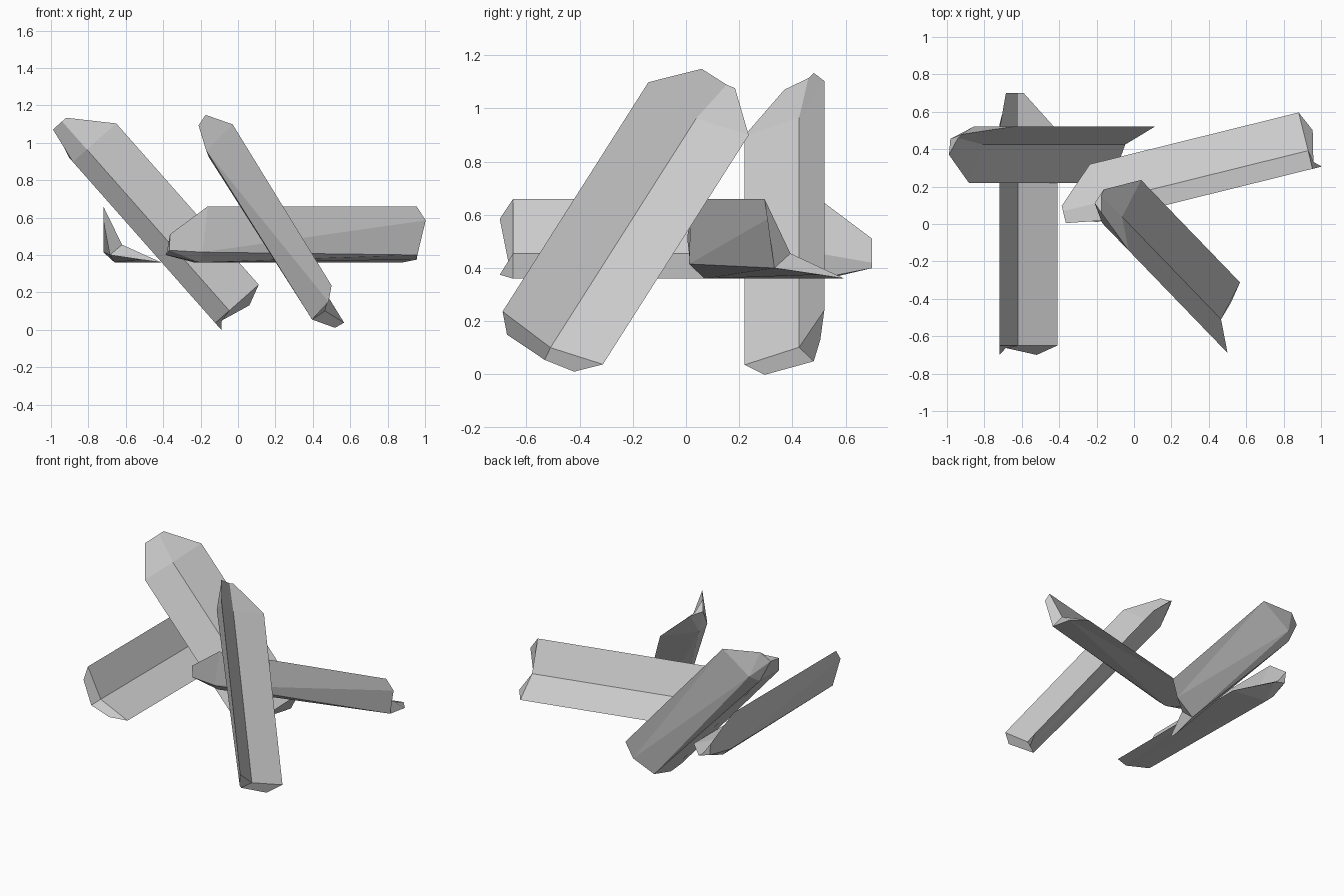
import bpy, bmesh, math
from mathutils import Matrix, Vector

if "Cube" in bpy.data.objects:
    bpy.data.objects.remove(bpy.data.objects["Cube"])

# Angle-section shard: u along the length, v and w across the two flanges
P = {
    # front end, nearly square cut
    'a1': (.65, 0, .30), 'a2': (.70, 0, .225), 'a3': (.663, .035, .04),
    'a4': (.70, .20, .015), 'a5': (.65, .31, 0), 'a6': (.65, .10, .095),
    # back ring where the taper starts
    'b1': (-.50, 0, .30), 'b2': (-.53, 0, .055), 'b3': (-.53, .06, 0),
    'b4': (-.50, .31, 0), 'b5': (-.50, .10, .095),
    # back tip
    'c1': (-.70, .035, .15), 'c2': (-.70, .045, .065),
    'c3': (-.70, .13, .04), 'c4': (-.70, .10, .06),
}
FACES = [
    # flanges and chamfered corner
    'b1 b2 a2', 'b1 a2 a1', 'b2 a3 a2', 'b2 b3 a3',
    'b3 b4 a4', 'b3 a4 a3', 'b4 a5 a4',
    'b4 b5 a6 a5', 'b5 b1 a1 a6',
    # front end
    'a1 a2 a3 a6', 'a6 a3 a4 a5',
    # tapered back end
    'b1 c1 c2 b2', 'b2 c2 b3', 'b3 c2 c3', 'b3 c3 b4',
    'b4 c3 c4 b5', 'b5 c4 c1 b1', 'c1 c4 c3 c2',
]


def shard(name, origin, u, v):
    """Place one shard with its length along u and first flange offset along v."""
    u, v = Vector(u).normalized(), Vector(v).normalized()
    w = u.cross(v)
    bm = bmesh.new()
    verts = {k: bm.verts.new(c) for k, c in P.items()}
    for f in FACES:
        bm.faces.new([verts[k] for k in f.split()])
    bmesh.ops.recalc_face_normals(bm, faces=bm.faces)
    me = bpy.data.meshes.new(name)
    bm.to_mesh(me)
    bm.free()
    ob = bpy.data.objects.new(name, me)
    bpy.context.collection.objects.link(ob)
    ob.matrix_world = Matrix.Translation(origin) @ Matrix((u, v, w)).transposed().to_4x4()
    return ob


# Tilt of the leaning shards, turn of the flat and leaning ones
ca, sa = .662, .749
t = math.radians(13.9)
h = math.radians(-46)

# Two shards lying level
shard('flat_shard_left', (-.72, 0, .36), (0, -1, 0), (1, 0, 0))
shard('flat_shard_right', (.324, .139, .36),
      (math.cos(t), math.sin(t), 0), (-math.sin(t), math.cos(t), 0))
# Two shards leaning up
shard('leaning_shard_back', (-.552, .52, .523), (ca, 0, -sa), (sa, 0, ca))
shard('leaning_shard_front', (.045, -.218, .525),
      (ca * math.cos(h), ca * math.sin(h), -sa), (-math.sin(h), math.cos(h), 0))
